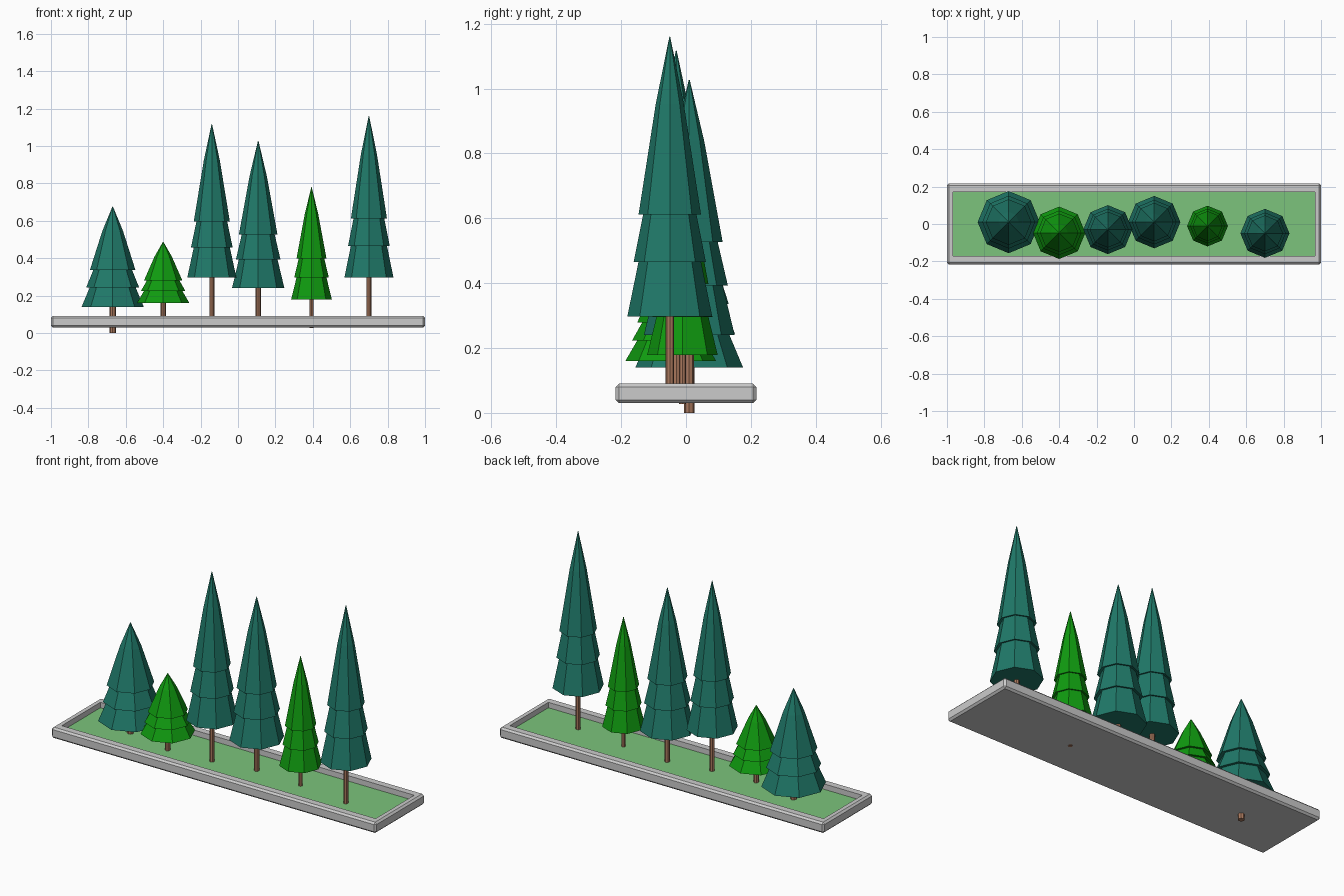
import bpy, bmesh
from math import cos, sin, tau

if "Cube" in bpy.data.objects:
    bpy.data.objects.remove(bpy.data.objects["Cube"])


def material(name, rgb):
    m = bpy.data.materials.new(name)
    m.diffuse_color = (*rgb, 1)
    m.use_nodes = True
    m.node_tree.nodes["Principled BSDF"].inputs["Base Color"].default_value = m.diffuse_color
    return m


TEAL = material("teal_needles", (0.014, 0.19, 0.14))
GREEN = material("green_needles", (0.005, 0.33, 0.005))
BARK = material("bark", (0.40, 0.19, 0.11))
GRASS = material("grass_green", (0.20, 0.55, 0.20))


def finish(bm, name, mat=None):
    bmesh.ops.recalc_face_normals(bm, faces=bm.faces)
    me = bpy.data.meshes.new(name)
    bm.to_mesh(me)
    bm.free()
    ob = bpy.data.objects.new(name, me)
    bpy.context.collection.objects.link(ob)
    if mat:
        me.materials.append(mat)
    return ob


def lathe(name, profile, x, y, sides, mat):
    """Spin (radius, z) points round a vertical axis and cap both ends."""
    bm = bmesh.new()
    rings = [[bm.verts.new((x + r * cos(tau * i / sides), y + r * sin(tau * i / sides), z))
              for i in range(sides)] for r, z in profile]
    for a, b in zip(rings, rings[1:]):
        for i in range(sides):
            j = (i + 1) % sides
            bm.faces.new((a[i], a[j], b[j], b[i]))
    bm.faces.new(rings[0][::-1])
    bm.faces.new(rings[-1])
    return finish(bm, name, mat)


# planter tray: chamfered slab with a sunken top
bm = bmesh.new()
bmesh.ops.create_cube(bm, size=1)
for v in bm.verts:
    v.co = (v.co.x * 2, v.co.y * 0.434, 0.06 + v.co.z * 0.06)
bmesh.ops.bevel(bm, geom=bm.edges[:], offset=0.01, segments=1, affect='EDGES')
top = max(bm.faces, key=lambda f: f.calc_center_median().z)
bmesh.ops.inset_individual(bm, faces=[top], thickness=0.01)
for v in top.verts:
    v.co.x = 0.967 if v.co.x > 0 else -0.967
    v.co.y = 0.17 if v.co.y > 0 else -0.17
floor = bmesh.ops.extrude_discrete_faces(bm, faces=[top])["faces"][0]
for v in floor.verts:
    v.co.z = 0.056
finish(bm, "planter_tray")

# grass bed
bm = bmesh.new()
bm.faces.new([bm.verts.new((sx * 0.967, sy * 0.17, 0.06))
              for sx, sy in ((-1, -1), (1, -1), (1, 1), (-1, 1))])
finish(bm, "grass_bed", GRASS)

# fir outline as fractions of (bottom radius, foliage height): three skirts
FIR = [(1, 0), (0.73, 0.20), (0.85, 0.195), (0.62, 0.37),
       (0.735, 0.365), (0.33, 0.76), (0.01, 1)]

# x, y, radius, foliage bottom, tip, trunk bottom, needles
TREES = [(-0.67, 0.01, 0.166, 0.14, 0.675, 0.0, TEAL),
         (-0.40, -0.047, 0.14, 0.16, 0.487, 0.04, GREEN),
         (-0.14, -0.03, 0.131, 0.297, 1.117, 0.04, TEAL),
         (0.108, 0.01, 0.14, 0.24, 1.027, 0.04, TEAL),
         (0.393, -0.011, 0.109, 0.178, 0.78, 0.027, GREEN),
         (0.70, -0.05, 0.131, 0.297, 1.16, 0.04, TEAL)]

for n, (x, y, r, z0, z1, zt, mat) in enumerate(TREES, 1):
    lathe(f"fir_foliage_{n}", [(r * a, z0 + (z1 - z0) * b) for a, b in FIR], x, y, 8, mat)
    tr = r * 0.1
    lathe(f"fir_trunk_{n}", [(tr, zt), (tr, z0 + 0.05)], x, y, 8, BARK)
